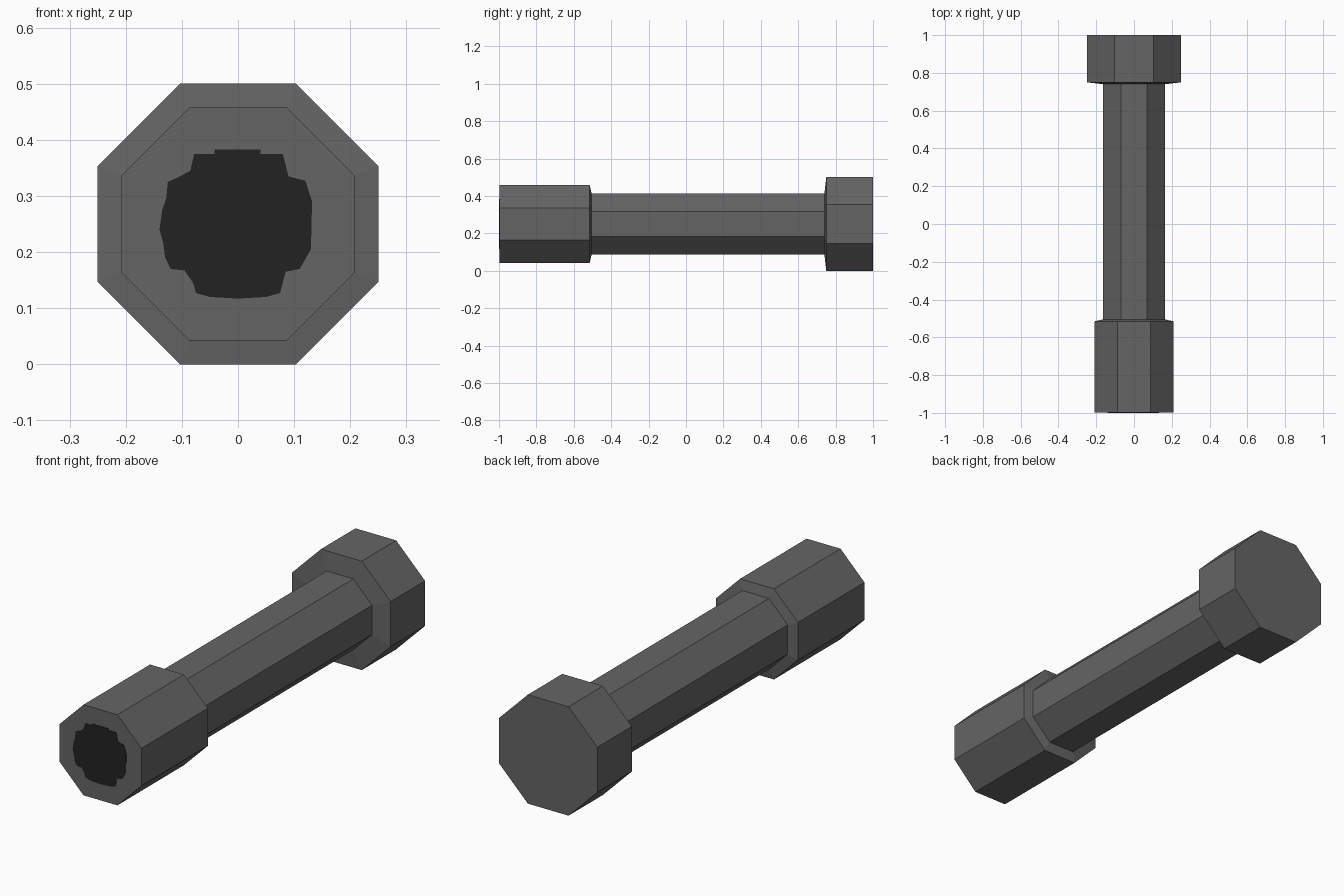
import bpy
import bmesh
from math import cos, sin, pi

SIDES = 8
CENTRE_Z = 0.25

default = bpy.data.objects.get("Cube")
if default:
    bpy.data.objects.remove(default, do_unlink=True)


def make_material(name, value):
    mat = bpy.data.materials.new(name)
    mat.use_nodes = True
    colour = (value, value, value, 1)
    mat.diffuse_color = colour
    bsdf = mat.node_tree.nodes["Principled BSDF"]
    bsdf.inputs["Base Color"].default_value = colour
    bsdf.inputs["Roughness"].default_value = 0.8
    return mat


def finish(bm, name, mat):
    bmesh.ops.recalc_face_normals(bm, faces=bm.faces)
    mesh = bpy.data.meshes.new(name)
    bm.to_mesh(mesh)
    bm.free()
    mesh.materials.append(mat)
    obj = bpy.data.objects.new(name, mesh)
    bpy.context.collection.objects.link(obj)
    return obj


def octagonal_part(name, profile, mat, cap=None):
    """Loft octagons along y; profile holds (y, half width across flats)."""
    bm = bmesh.new()
    rings = []
    for y, half in profile:
        radius = half / cos(pi / SIDES)
        angles = [(i + 0.5) * 2 * pi / SIDES for i in range(SIDES)]
        rings.append([bm.verts.new((radius * cos(a), y, CENTRE_Z + radius * sin(a)))
                      for a in angles])
    for a, b in zip(rings, rings[1:]):
        for i in range(SIDES):
            j = (i + 1) % SIDES
            bm.faces.new((a[i], a[j], b[j], b[i]))
    if cap is not None:
        bm.faces.new(rings[cap])
    obj = finish(bm, name, mat)
    # an open shell needs its normals pointing away from the axis
    for poly in obj.data.polygons:
        c, n = poly.center, poly.normal
        if abs(n.y) < 0.5 and c.x * n.x + (c.z - CENTRE_Z) * n.z < 0:
            obj.data.flip_normals()
            break
    return obj


grey = make_material("dark grey metal", 0.13)
black = make_material("bore black", 0.016)

# Body: front collar, slim barrel and wide rear cap, meeting edge to edge
octagonal_part("front_collar", [(-0.998, 0.208), (-0.515, 0.208), (-0.505, 0.163)], grey, cap=0)
octagonal_part("barrel", [(-0.505, 0.163), (0.74, 0.163)], grey)
octagonal_part("rear_cap", [(0.74, 0.163), (0.75, 0.25), (1.0, 0.25)], grey, cap=-1)

# Painted bore opening: a thin ragged-edged plate on the front face
outline = [
    (0.04, 0.383), (-0.042, 0.383), (-0.042, 0.375), (-0.078, 0.375),
    (-0.085, 0.345), (-0.107, 0.333), (-0.125, 0.325), (-0.128, 0.295),
    (-0.135, 0.275), (-0.14, 0.24), (-0.133, 0.215), (-0.13, 0.19),
    (-0.12, 0.17), (-0.095, 0.167), (-0.08, 0.145), (-0.075, 0.127),
    (-0.05, 0.12), (0, 0.117), (0.05, 0.12), (0.075, 0.127),
    (0.085, 0.165), (0.11, 0.17), (0.13, 0.205), (0.132, 0.29),
    (0.12, 0.327), (0.09, 0.335), (0.08, 0.375), (0.04, 0.375),
]
bm = bmesh.new()
face = bm.faces.new([bm.verts.new((x, -1.0, z)) for x, z in outline])
extruded = bmesh.ops.extrude_face_region(bm, geom=[face], use_keep_orig=True)
moved = [v for v in extruded["geom"] if isinstance(v, bmesh.types.BMVert)]
bmesh.ops.translate(bm, verts=moved, vec=(0, 0.003, 0))
finish(bm, "bore_opening", black)
